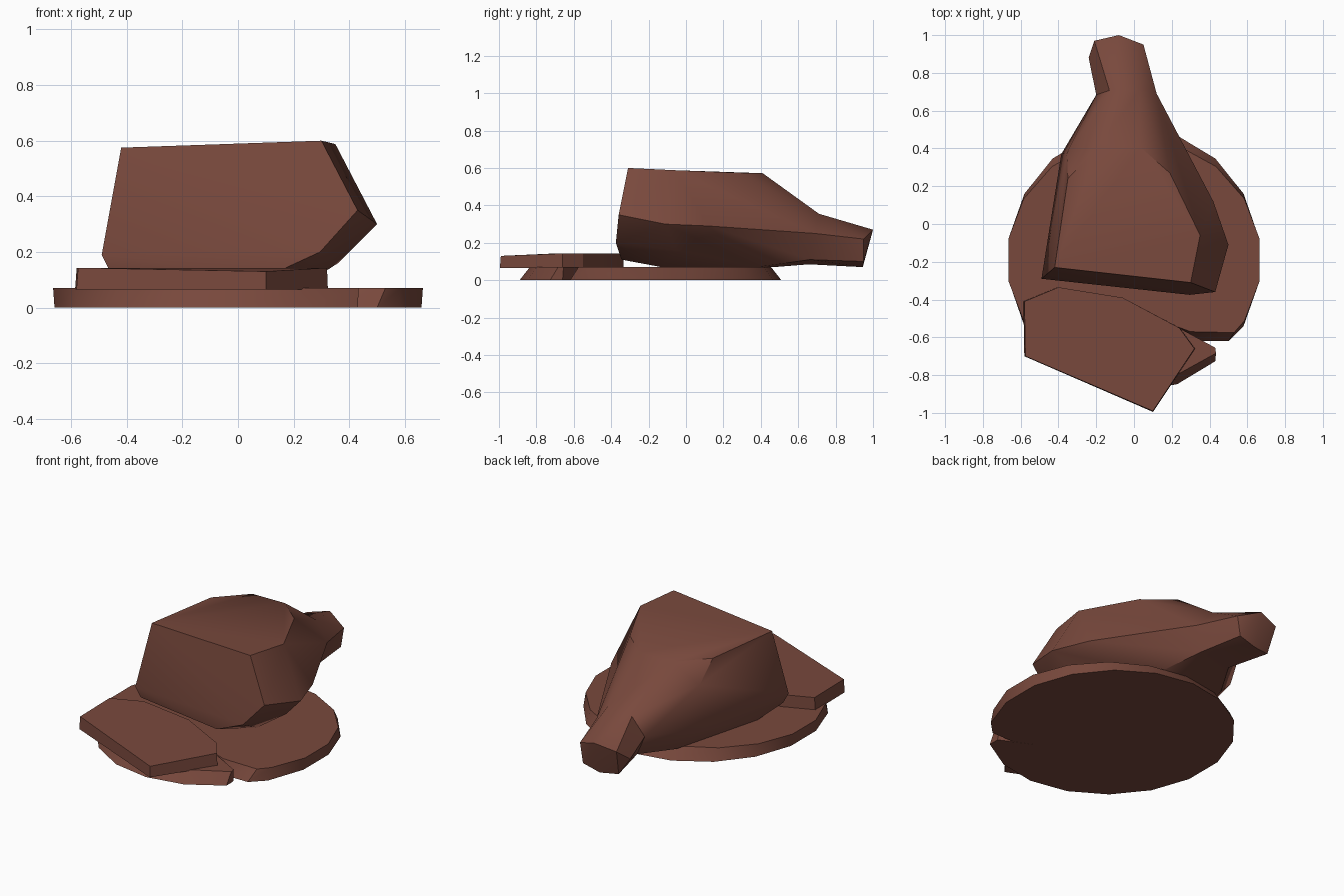
import bpy, bmesh, math

if "Cube" in bpy.data.objects:
    bpy.data.objects.remove(bpy.data.objects["Cube"])

brown = bpy.data.materials.new("roast brown")
brown.diffuse_color = (0.19, 0.066, 0.046, 1)
brown.use_nodes = True
brown.node_tree.nodes["Principled BSDF"].inputs["Base Color"].default_value = brown.diffuse_color


def finish(name, bm, angle):
    bmesh.ops.recalc_face_normals(bm, faces=bm.faces)
    me = bpy.data.meshes.new(name)
    bm.to_mesh(me)
    bm.free()
    ob = bpy.data.objects.new(name, me)
    me.materials.append(brown)
    bpy.context.collection.objects.link(ob)
    bpy.ops.object.select_all(action='DESELECT')
    ob.select_set(True)
    bpy.context.view_layer.objects.active = ob
    bpy.ops.object.shade_smooth_by_angle(angle=math.radians(angle))
    return ob


def slab(name, bottom, top, angle):
    """Join a bottom outline to a top outline with walls and caps."""
    bm = bmesh.new()
    b = [bm.verts.new(p) for p in bottom]
    t = [bm.verts.new(p) for p in top]
    bm.faces.new(b[::-1])
    bm.faces.new(t)
    n = len(b)
    for i in range(n):
        j = (i + 1) % n
        bm.faces.new((b[i], b[j], t[j], t[i]))
    return finish(name, bm, angle)


def add_hull(bm, pts, ring):
    """Convex hull of pts + ring, left open across the ring."""
    new = [bm.verts.new(p) for p in pts]
    rv = [bm.verts.new(p) for p in ring]
    res = bmesh.ops.convex_hull(bm, input=new + rv)
    faces = {f for v in rv for f in v.link_faces}
    cap = [f for f in faces if all(v in rv for v in f.verts)]
    bmesh.ops.delete(bm, geom=cap, context='FACES_ONLY')


# Plate: 18 sides with a notch in the front right rim
def plate_outline(rx, ry, z, notch):
    pts = []
    for k in range(18):
        a = math.radians(-30 + 20 * k)
        pts.append((rx * math.cos(a), -0.19 + ry * math.sin(a), z))
    return pts + [(x, y, z) for x, y in notch]


slab("plate",
     plate_outline(0.67, 0.70, 0.0, [(0.43, -0.66), (0.22, -0.56), (0.35, -0.62), (0.50, -0.62)]),
     plate_outline(0.675, 0.645, 0.07, [(0.43, -0.655), (0.22, -0.54), (0.30, -0.57), (0.53, -0.575)]),
     30)

# Cut slice lying at the front
slice_top = [(-0.58, -0.41), (-0.575, -0.70), (0.10, -0.99), (0.32, -0.66),
             (0.24, -0.55), (-0.06, -0.39), (-0.40, -0.335)]
slab("meat_slice",
     [(x * 1.01, y - 0.005 if y < -0.9 else y, 0.065) for x, y in slice_top],
     [(x, y, 0.13 if y < -0.9 else 0.143) for x, y in slice_top], 20)

# Roast: cut body and bone end, joined at the neck ring
neck = [(x, 0.64 + 0.2 * z, z) for x, z in
        [(-0.20, 0.22), (-0.13, 0.335), (0.03, 0.355), (0.12, 0.25),
         (0.07, 0.11), (-0.13, 0.085)]]
body = [
    # front cut face
    (-0.42, -0.23, 0.575), (0.30, -0.31, 0.60), (0.43, -0.36, 0.35),
    (0.295, -0.375, 0.20), (0.10, -0.345, 0.11), (-0.46, -0.28, 0.13),
    (-0.49, -0.29, 0.19),
    # top face
    (0.35, -0.06, 0.588), (0.19, 0.27, 0.575), (0.03, 0.41, 0.572),
    (-0.19, 0.41, 0.57), (-0.35, 0.24, 0.57),
    # left cut face, back edge
    (-0.355, 0.375, 0.46), (-0.385, 0.37, 0.20),
    # right bulge
    (0.50, -0.11, 0.30), (0.42, 0.12, 0.29), (0.24, 0.46, 0.26), (0.36, -0.05, 0.16),
    # underside
    (-0.40, -0.12, 0.07), (0.22, -0.13, 0.07), (0.15, 0.38, 0.07),
    (0.03, 0.47, 0.07), (-0.25, 0.45, 0.07),
]
bone = [(-0.24, 0.88, 0.17), (-0.21, 0.97, 0.24), (-0.08, 1.0, 0.27),
        (0.05, 0.95, 0.22), (0.03, 0.95, 0.10), (-0.08, 0.945, 0.07), (-0.19, 0.92, 0.08)]
bm = bmesh.new()
add_hull(bm, body, neck)
bm2 = bmesh.new()
add_hull(bm2, bone, neck)
tmp = bpy.data.meshes.new("tmp")
bm2.to_mesh(tmp)
bm2.free()
bm.from_mesh(tmp)
bpy.data.meshes.remove(tmp)
bmesh.ops.remove_doubles(bm, verts=bm.verts, dist=0.001)
bmesh.ops.dissolve_limit(bm, angle_limit=math.radians(3), verts=bm.verts, edges=bm.edges)
finish("roast", bm, 38)
